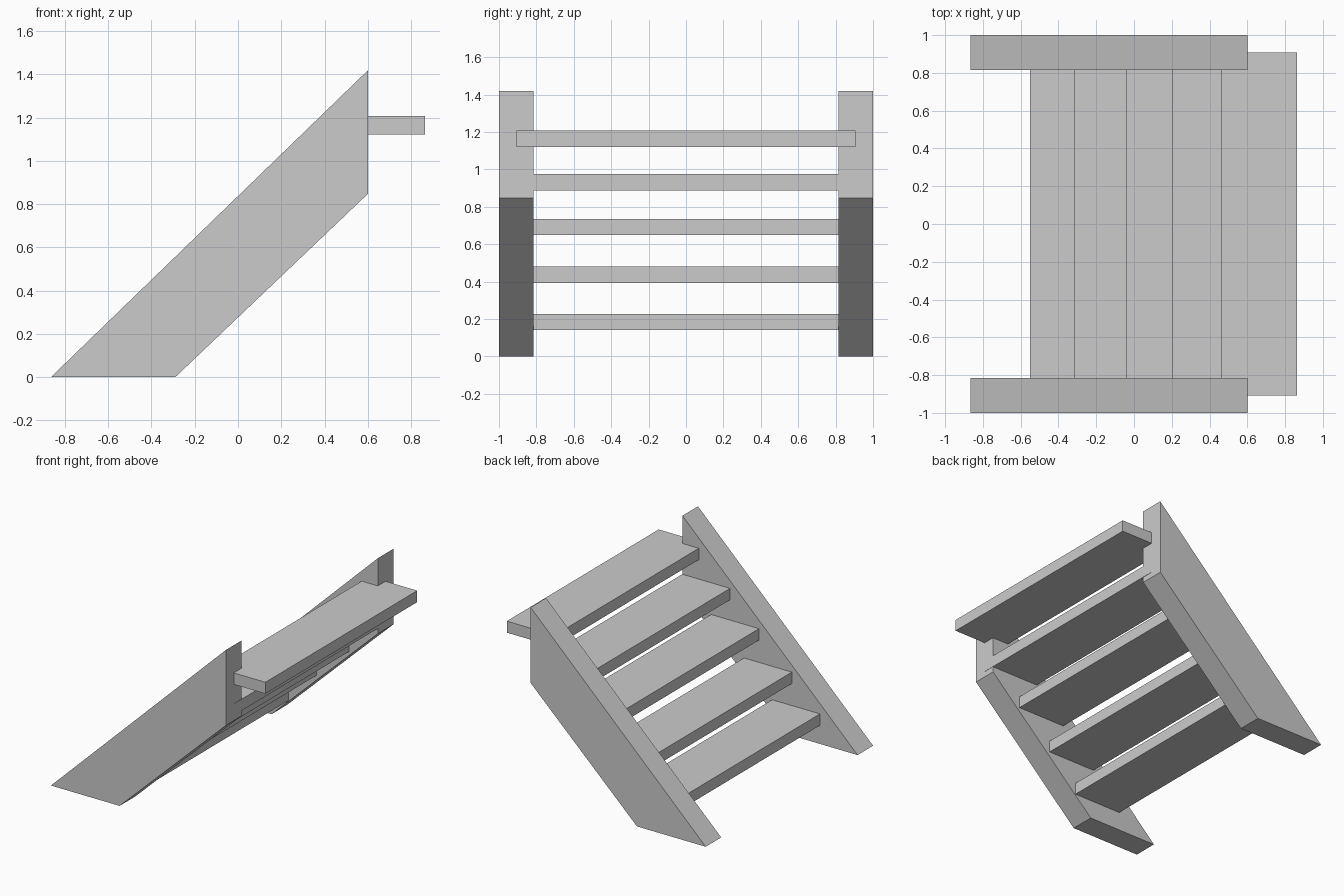
import bpy
import bmesh

if "Cube" in bpy.data.objects:
    bpy.data.objects.remove(bpy.data.objects["Cube"])


def prism(name, profile, y0, y1):
    """Extrude an x-z profile from y0 to y1."""
    bm = bmesh.new()
    face = bm.faces.new([bm.verts.new((x, y0, z)) for x, z in profile])
    ext = bmesh.ops.extrude_face_region(bm, geom=[face])
    verts = [g for g in ext["geom"] if isinstance(g, bmesh.types.BMVert)]
    bmesh.ops.translate(bm, verts=verts, vec=(0, y1 - y0, 0))
    bmesh.ops.recalc_face_normals(bm, faces=bm.faces[:])
    mesh = bpy.data.meshes.new(name)
    bm.to_mesh(mesh)
    bm.free()
    obj = bpy.data.objects.new(name, mesh)
    bpy.context.collection.objects.link(obj)
    return obj


# Slanted side stringers, cut level at the floor and plumb at the top
STRINGER = [(-0.865, 0), (-0.29, 0), (0.6, 0.847), (0.6, 1.418)]
prism("stringer_front", STRINGER, -1.0, -0.815)
prism("stringer_back", STRINGER, 0.815, 1.0)

# Treads housed halfway into the stringers; the top one juts out past them
DEPTH, THICK = 0.4, 0.087
STEPS = [(-0.55, 0.14), (-0.315, 0.393), (-0.04, 0.648), (0.202, 0.888), (0.464, 1.121)]
for i, (x, z) in enumerate(STEPS, 1):
    prism(f"tread_{i}", [(x, z), (x + DEPTH, z), (x + DEPTH, z + THICK), (x, z + THICK)],
          -0.907, 0.907)
